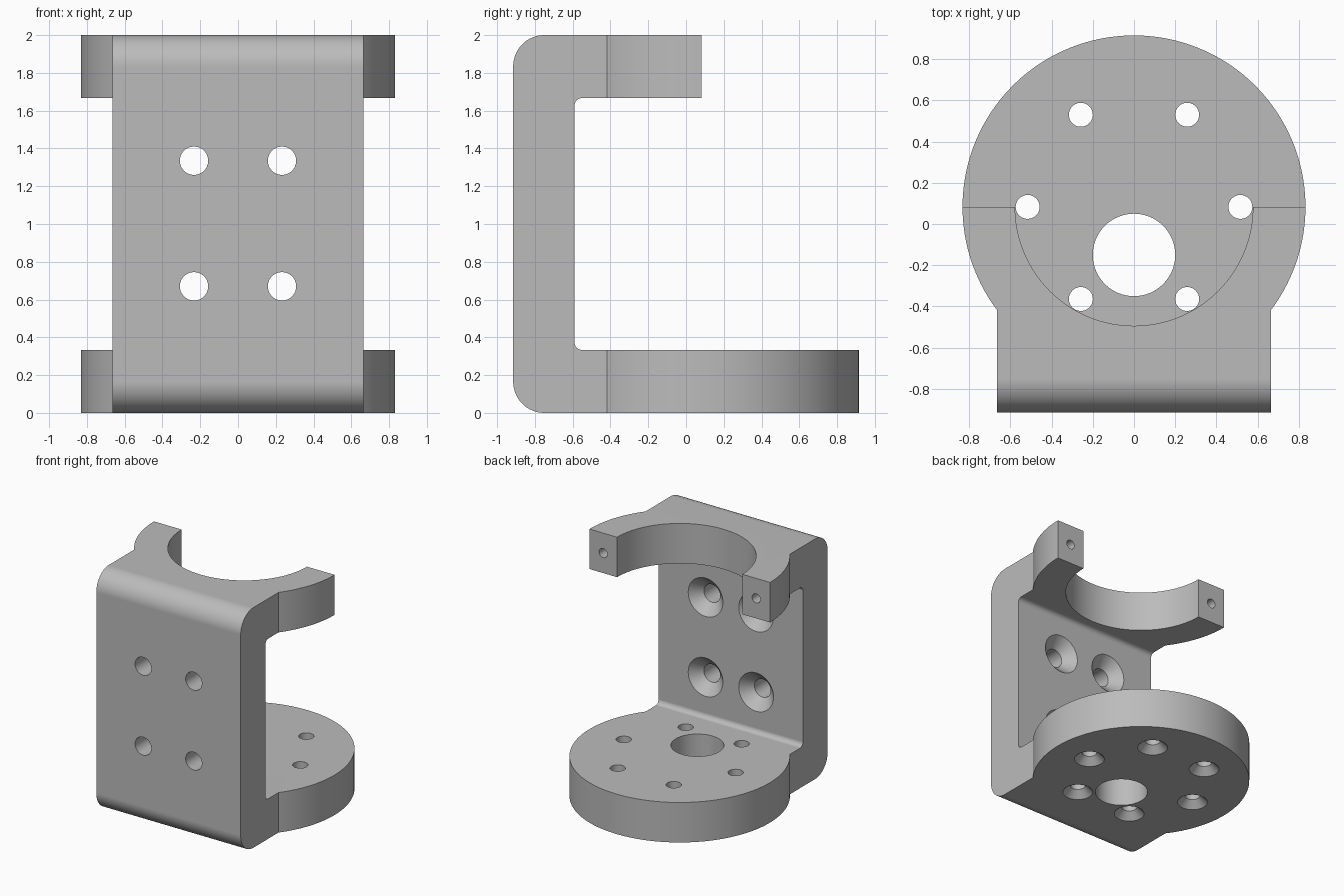
import bpy, bmesh, math
from mathutils import Matrix, Vector

cube = bpy.data.objects.get("Cube")
if cube:
    bpy.data.objects.remove(cube)

CY = 0.083            # centre of the round plate and clamp
R_OUT, R_IN = 0.832, 0.577
HALF_W = 0.665
FRONT, WALL_IN = -0.915, -0.59
T = 0.333             # plate thickness


def new_object(name, bm):
    bmesh.ops.recalc_face_normals(bm, faces=bm.faces)
    mesh = bpy.data.meshes.new(name)
    bm.to_mesh(mesh)
    bm.free()
    obj = bpy.data.objects.new(name, mesh)
    bpy.context.collection.objects.link(obj)
    return obj


def arc(cx, cy, r, start, end, n):
    """Points on an arc, angles in degrees."""
    angles = [math.radians(start + (end - start) * i / n) for i in range(n + 1)]
    return [(cx + r * math.cos(a), cy + r * math.sin(a)) for a in angles]


def prism(name, points, direction):
    """Extrude a closed outline of 3D points."""
    bm = bmesh.new()
    face = bm.faces.new([bm.verts.new(p) for p in points])
    ext = bmesh.ops.extrude_face_region(bm, geom=[face])
    verts = [g for g in ext["geom"] if isinstance(g, bmesh.types.BMVert)]
    bmesh.ops.translate(bm, verts=verts, vec=direction)
    return new_object(name, bm)


def bore(bm, base, axis, profile, n=48):
    """Add a stepped round cutter; profile lists (distance, radius)."""
    turn = Vector((0, 0, 1)).rotation_difference(Vector(axis)).to_matrix().to_4x4()
    place = Matrix.Translation(base) @ turn
    rings = []
    for d, r in profile:
        rings.append([bm.verts.new(place @ Vector((x, y, d)))
                      for x, y in arc(0, 0, r, 0, 360, n)[:-1]])
    for a, b in zip(rings, rings[1:]):
        for i in range(n):
            j = (i + 1) % n
            bm.faces.new((a[i], a[j], b[j], b[i]))
    bm.faces.new(rings[0])
    bm.faces.new(rings[-1])


# Side profile: a C with rounded corners, long lower arm and short upper arm
ro, ri = 0.165, 0.04
side = [(1.1, 0)]
side += arc(FRONT + ro, ro, ro, 270, 180, 16)
side += arc(FRONT + ro, 2 - ro, ro, 180, 90, 16)
side += [(CY, 2), (CY, 2 - T)]
side += arc(WALL_IN + ri, 2 - T - ri, ri, 90, 180, 8)
side += arc(WALL_IN + ri, T + ri, ri, 180, 270, 8)
side += [(1.1, T)]
bracket = prism("bracket", [(-1, y, z) for y, z in side], (2, 0, 0))

# Plan outline: a disc joined to a straight-sided tab
a0 = math.degrees(math.acos(HALF_W / R_OUT))
plan = [(-HALF_W, -1.1), (HALF_W, -1.1)] + arc(0, CY, R_OUT, -a0, 180 + a0, 128)
outline = prism("outline_cutter", [(x, y, -0.2) for x, y in plan], (0, 0, 2.4))

# All holes, gathered in one cutter
bm = bmesh.new()
bore(bm, (0, CY, 1.6), (0, 0, 1), [(0, R_IN), (0.6, R_IN)], 128)      # clamp seat
bore(bm, (0, -0.15, -0.1), (0, 0, 1), [(0, 0.2), (0.6, 0.2)], 64)     # shaft hole
for x, y in arc(0, CY, 0.516, 0, 300, 5):                             # plate screws
    bore(bm, (x, y, 0), (0, 0, 1),
         [(-0.02, 0.135), (0.057, 0.058), (0.5, 0.058)])
for sx in (-1, 1):
    for z in (0.67, 1.335):                                           # wall screws
        bore(bm, (sx * 0.233, WALL_IN, z), (0, -1, 0),
             [(-0.02, 0.18), (0.085, 0.075), (0.5, 0.075)])
    bore(bm, (sx * 0.705, CY, 2 - T / 2), (0, -1, 0),                 # clamp screws
         [(-0.1, 0.038), (0.3, 0.038)], 32)
holes = new_object("hole_cutter", bm)

# Cut the body and keep the result as plain geometry
for cutter, op in ((outline, 'INTERSECT'), (holes, 'DIFFERENCE')):
    cutter.hide_render = True
    mod = bracket.modifiers.new(op.title(), 'BOOLEAN')
    mod.operation, mod.solver, mod.object = op, 'EXACT', cutter
bpy.context.view_layer.update()
graph = bpy.context.evaluated_depsgraph_get()
mesh = bpy.data.meshes.new_from_object(bracket.evaluated_get(graph))
bracket.modifiers.clear()
bracket.data = mesh
mesh.name = "bracket"
for cutter in (outline, holes):
    bpy.data.objects.remove(cutter)

# Plain grey finish
grey = bpy.data.materials.new("grey")
grey.use_nodes = True
colour = (0.5, 0.5, 0.5, 1)
grey.diffuse_color = colour
grey.node_tree.nodes["Principled BSDF"].inputs["Base Color"].default_value = colour
mesh.materials.clear()
mesh.materials.append(grey)

# Smooth curves, crisp edges
bpy.ops.object.select_all(action='DESELECT')
bracket.select_set(True)
bpy.context.view_layer.objects.active = bracket
bpy.ops.object.shade_smooth_by_angle(angle=math.radians(25))
weighted = bracket.modifiers.new("Weighted Normal", 'WEIGHTED_NORMAL')
weighted.keep_sharp = True
